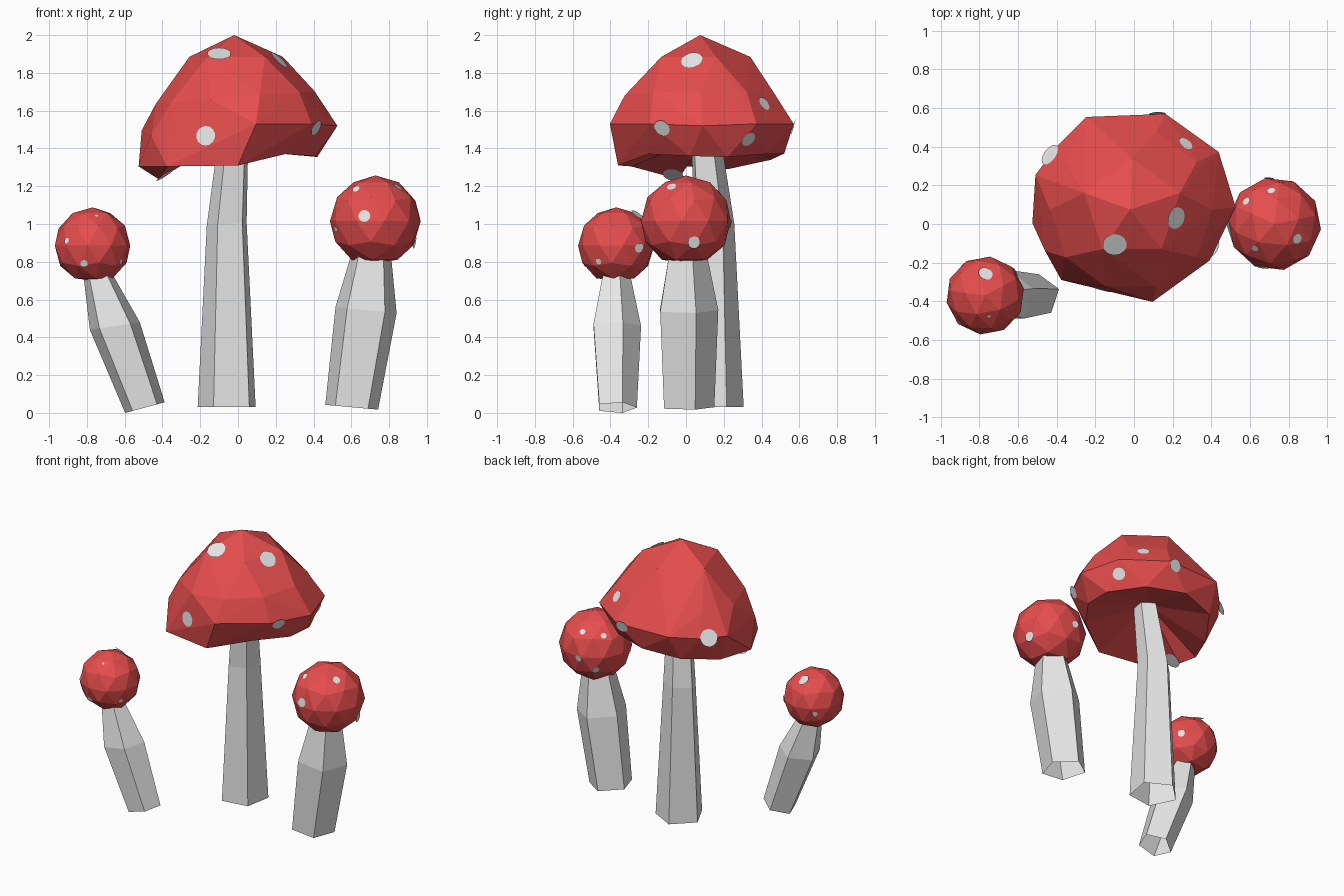
import bpy, bmesh, math
from mathutils import Vector, Matrix
from mathutils.bvhtree import BVHTree

if "Cube" in bpy.data.objects:
    bpy.data.objects.remove(bpy.data.objects["Cube"])


def material(name, rgb):
    m = bpy.data.materials.new(name)
    m.diffuse_color = (*rgb, 1)
    m.use_nodes = True
    m.node_tree.nodes["Principled BSDF"].inputs["Base Color"].default_value = m.diffuse_color
    return m


RED = material("cap red", (0.8, 0.075, 0.075))
GREY = material("pale grey", (0.8, 0.8, 0.8))


def finish(name, bm, mat):
    mesh = bpy.data.meshes.new(name)
    bm.to_mesh(mesh)
    mesh.materials.append(mat)
    ob = bpy.data.objects.new(name, mesh)
    bpy.context.collection.objects.link(ob)
    return ob


def stem(name, sections, turn):
    """Open five-sided tube; section = x, y, z, radius, slope of z along x."""
    bm = bmesh.new()
    rings = []
    for x, y, z, r, slope in sections:
        ring = []
        for i in range(5):
            a = math.radians(turn + 72 * i)
            dx = r * math.cos(a)
            ring.append(bm.verts.new((x + dx, y + r * math.sin(a), z + slope * dx)))
        rings.append(ring)
    for lo, hi in zip(rings, rings[1:]):
        for i in range(5):
            j = (i + 1) % 5
            bm.faces.new((lo[i], lo[j], hi[j], hi[i]))
    finish(name, bm, GREY)


def spots(name, cap_bm, places):
    """Thin discs laid on the nearest cap face; place = x, y, z, radius."""
    tree = BVHTree.FromBMesh(cap_bm)
    bm = bmesh.new()
    for x, y, z, r in places:
        loc, normal, _, _ = tree.find_nearest(Vector((x, y, z)))
        rot = normal.to_track_quat('Z', 'Y').to_matrix().to_4x4()
        bmesh.ops.create_circle(bm, cap_ends=True, segments=14, radius=r,
                                matrix=Matrix.Translation(loc + normal * 0.004) @ rot)
    finish(name, bm, GREY)


def small_cap(name, centre, radius, floor, turn):
    """Faceted ball with its underside flattened."""
    bm = bmesh.new()
    bmesh.ops.create_icosphere(bm, subdivisions=2, radius=radius,
                               matrix=Matrix.Translation(centre) @ Matrix.Rotation(turn, 4, 'Z'))
    for v in bm.verts:
        v.co.z = max(v.co.z, floor)
    bm.normal_update()
    finish(name, bm, RED)
    return bm


# large cap: faceted dome
pts = [(-0.02, 0.075, 2.0)]
for i in range(5):
    a = math.radians(18 + 72 * i)
    pts.append((-0.01 + 0.26 * math.cos(a), 0.08 + 0.26 * math.sin(a), 1.885))
for i in range(10):
    a = math.radians(36 * i)
    x = 0.42 * math.cos(a)
    pts.append((-0.015 + x, 0.075 + 0.42 * math.sin(a), 1.67 + 0.08 * x))
# widest ring
pts += [(0.526, 0.088, 1.52), (0.438, 0.373, 1.53), (0.163, 0.57, 1.53),
        (-0.246, 0.554, 1.53), (-0.4, 0.4, 1.5), (-0.51, 0.254, 1.495),
        (-0.46, -0.14, 1.47), (0.096, -0.403, 1.53), (0.39, -0.19, 1.53)]
# lower rim
pts += [(0, -0.36, 1.31), (0.25, -0.2, 1.37), (0.41, 0.02, 1.36), (0.42, 0.22, 1.355),
        (0.25, 0.42, 1.37), (-0.01, 0.52, 1.373), (-0.27, 0.45, 1.34), (-0.43, 0.22, 1.29),
        (-0.526, 0.005, 1.305), (-0.42, -0.04, 1.237), (-0.376, -0.29, 1.305)]
bm = bmesh.new()
for p in pts:
    bm.verts.new(p)
bmesh.ops.convex_hull(bm, input=bm.verts[:])
bmesh.ops.delete(bm, geom=[v for v in bm.verts if not v.link_faces], context='VERTS')
bmesh.ops.recalc_face_normals(bm, faces=bm.faces[:])
bm.normal_update()
# hollow underside: replace the flat bottom with a raised fan
bottom = [f for f in bm.faces if f.normal.z < -0.8]
bmesh.ops.delete(bm, geom=bottom, context='FACES')
rim = [e for e in bm.edges if len(e.link_faces) == 1]
roof = bm.verts.new((-0.03, 0.11, 1.47))
for e in rim:
    bm.faces.new((e.verts[0], e.verts[1], roof))
bmesh.ops.recalc_face_normals(bm, faces=bm.faces[:])
bm.normal_update()
finish("large_cap", bm, RED)
spots("large_cap_spots", bm, [
    (0.22, 0.03, 1.87, 0.058), (-0.1, -0.1, 1.89, 0.063), (-0.18, -0.37, 1.47, 0.052),
    (0.42, -0.13, 1.505, 0.045), (0.27, 0.42, 1.64, 0.04), (0.45, 0.37, 1.41, 0.042),
    (-0.45, 0.37, 1.5, 0.06), (0.12, 0.58, 1.51, 0.045), (-0.38, -0.07, 1.25, 0.055)])

# small caps
bm = small_cap("right_cap", (0.727, 0, 1.015), 0.242, 0.80, 0.2)
spots("right_cap_spots", bm, [
    (0.635, -0.105, 1.165, 0.02), (0.83, -0.07, 1.175, 0.026), (0.67, -0.21, 1.04, 0.032),
    (0.51, -0.1, 0.97, 0.015), (0.92, 0.04, 0.905, 0.033), (0.583, 0.115, 1.15, 0.02),
    (0.71, 0.175, 1.17, 0.02), (0.7, 0.24, 1.0, 0.025), (0.6, 0.18, 0.92, 0.025)])
bm = small_cap("left_cap", (-0.77, -0.37, 0.885), 0.203, 0.70, 0.5)
spots("left_cap_spots", bm, [
    (-0.905, -0.51, 0.91, 0.016), (-0.815, -0.54, 0.79, 0.02), (-0.615, -0.465, 0.8, 0.016),
    (-0.6, -0.24, 0.87, 0.025), (-0.77, -0.26, 1.045, 0.038), (-0.75, -0.475, 1.04, 0.008),
    (-0.88, -0.22, 0.85, 0.018)])

# bent stems
stem("large_stem", [(-0.053, 0.144, 0.03, 0.163, 0), (-0.055, 0.145, 1.0, 0.112, 0.08),
                    (-0.02, 0.1, 1.47, 0.083, 0)], 26)
stem("right_stem", [(0.602, 0.003, 0.03, 0.147, -0.09), (0.678, 0.001, 0.545, 0.17, -0.1),
                    (0.705, 0, 0.84, 0.11, 0)], 18)
stem("left_stem", [(-0.493, -0.37, 0.028, 0.11, 0.27), (-0.652, -0.377, 0.46, 0.139, 0.15),
                   (-0.745, -0.375, 0.74, 0.078, 0.07)], 18)
